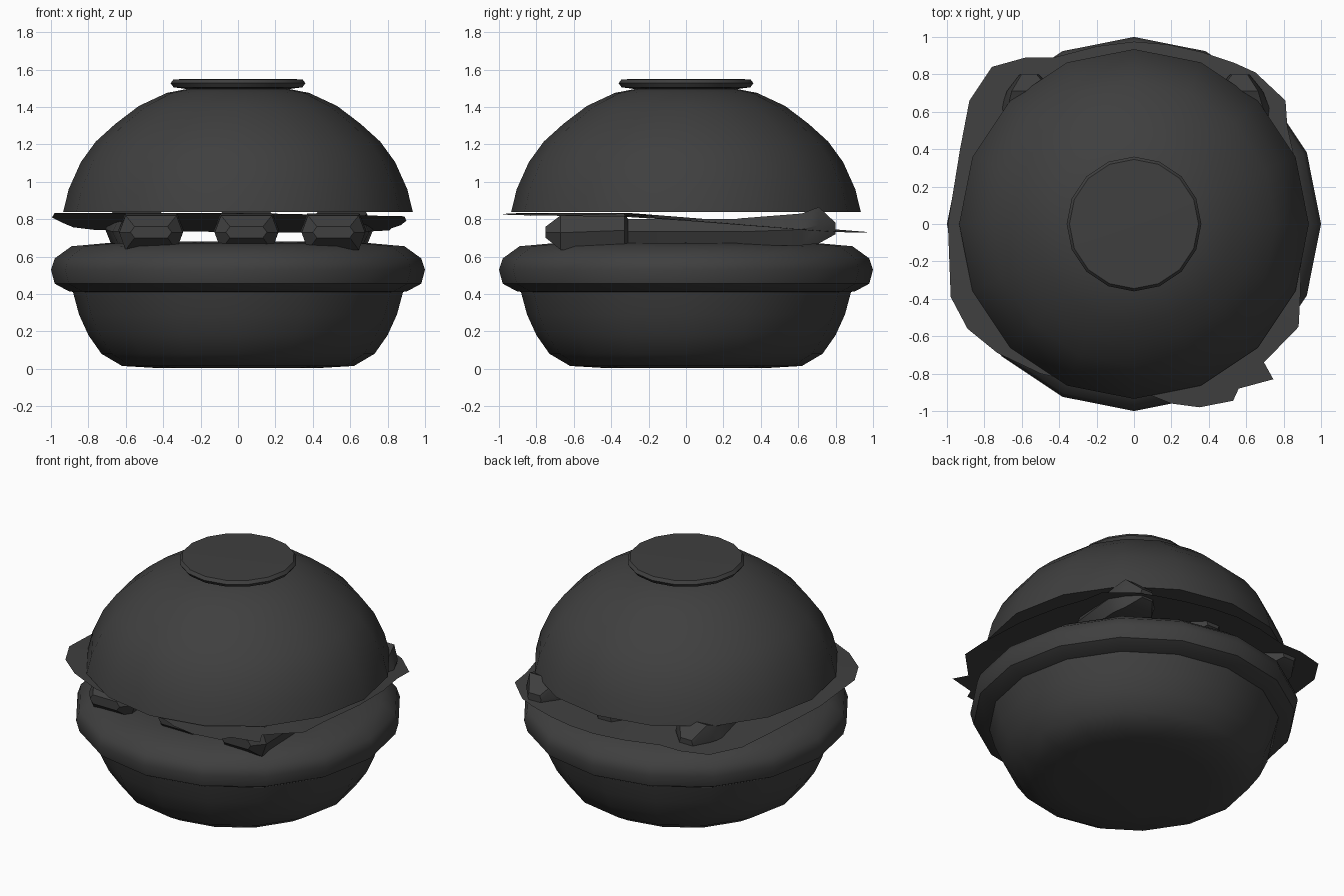
import bpy, bmesh, math

if "Cube" in bpy.data.objects:
    bpy.data.objects.remove(bpy.data.objects["Cube"])

mat = bpy.data.materials.new("dark_grey")
mat.diffuse_color = (0.05, 0.05, 0.05, 1)
mat.use_nodes = True
mat.node_tree.nodes["Principled BSDF"].inputs["Base Color"].default_value = mat.diffuse_color


def finish(name, bm, angle=40, fix=True):
    if fix:
        bmesh.ops.recalc_face_normals(bm, faces=bm.faces[:])
    me = bpy.data.meshes.new(name)
    bm.to_mesh(me)
    bm.free()
    me.materials.append(mat)
    ob = bpy.data.objects.new(name, me)
    bpy.context.collection.objects.link(ob)
    bpy.ops.object.select_all(action='DESELECT')
    ob.select_set(True)
    bpy.context.view_layer.objects.active = ob
    bpy.ops.object.shade_smooth_by_angle(angle=math.radians(angle))
    return ob


def skin(bm, rings):
    for a, b in zip(rings, rings[1:]):
        n = len(a)
        for i in range(n):
            j = (i + 1) % n
            bm.faces.new((a[i], a[j], b[j], b[i]))


def lathe(name, profile, sides=16):
    """Closed solid of revolution from (radius, z) points."""
    bm = bmesh.new()
    rings = []
    for r, z in profile:
        rings.append([bm.verts.new((r * math.cos(math.tau * i / sides),
                                    r * math.sin(math.tau * i / sides), z))
                      for i in range(sides)])
    skin(bm, rings)
    bm.faces.new(rings[0])
    bm.faces.new(rings[-1])
    return finish(name, bm)


# Buns, patty and the small cap on top
lathe("bottom_bun", [(0.45, 0.005), (0.62, 0.015), (0.73, 0.08), (0.80, 0.18),
                     (0.85, 0.29), (0.885, 0.42)])
lathe("patty", [(0.80, 0.41), (0.90, 0.412), (0.98, 0.455), (1.0, 0.53),
                (0.98, 0.59), (0.89, 0.655), (0.70, 0.672), (0.4, 0.68)])
lathe("top_bun", [(0.935, 0.838), (0.905, 0.96), (0.84, 1.105), (0.76, 1.215),
                  (0.655, 1.31), (0.53, 1.405), (0.38, 1.475), (0.25, 1.50)])
lathe("top_cap", [(0.27, 1.495), (0.345, 1.505), (0.36, 1.527), (0.345, 1.547),
                  (0.25, 1.55)])

# Ragged thin leaf, level at the front and sloping down to the back
outline = [(0.89, -0.37), (0.90, 0.0), (0.87, 0.3), (0.82, 0.52), (0.81, 0.66),
           (0.65, 0.81), (0.54, 0.86), (0.36, 0.92), (0.18, 0.96), (0.0, 0.975),
           (-0.2, 0.95), (-0.43, 0.89), (-0.58, 0.89), (-0.76, 0.84), (-0.88, 0.66),
           (-0.93, 0.40), (-0.995, 0.0), (-0.98, -0.39), (-0.89, -0.56),
           (-0.73, -0.69), (-0.5, -0.80), (-0.2, -0.87), (0.1, -0.92), (0.2, -0.96),
           (0.35, -0.98), (0.53, -0.945), (0.56, -0.88), (0.745, -0.83),
           (0.695, -0.74), (0.88, -0.55)]


def leaf_z(x, y):
    return 0.833 - 0.08 * max(0, y + 0.3) - 0.02 * max(0, x)


bm = bmesh.new()
rings = [[bm.verts.new((x * s, y * s, leaf_z(x * s, y * s))) for x, y in outline]
         for s in (1, 0.8, 0.6, 0.4, 0.2)]
skin(bm, rings)
c = bm.verts.new((0, 0, leaf_z(0, 0)))
for i in range(len(outline)):
    bm.faces.new((rings[-1][i], rings[-1][(i + 1) % len(outline)], c))
finish("leaf", bm, 30)

# Three strips with swollen ends: stations are (y, z low, z high, half width)
stations = [(-0.75, 0.70, 0.76, 0.11), (-0.67, 0.635, 0.82, 0.17),
            (-0.33, 0.65, 0.83, 0.175), (-0.31, 0.67, 0.80, 0.14),
            (0.26, 0.67, 0.80, 0.14), (0.30, 0.66, 0.805, 0.17),
            (0.62, 0.66, 0.83, 0.17), (0.71, 0.67, 0.865, 0.13),
            (0.80, 0.72, 0.78, 0.05)]
for k, x0 in enumerate((-0.465, 0.045, 0.51)):
    bm = bmesh.new()
    rings = []
    for y, lo, hi, w in stations:
        # outer strips drift outward at the far end
        x = x0 + (0, 0, 1)[k] * 0.07 * max(0, y) - (1, 0, 0)[k] * 0.12 * max(0, y)
        m, h = (lo + hi) / 2, (hi - lo) / 2
        rings.append([bm.verts.new((x + w * u, y, m + h * v)) for u, v in
                      ((-0.8, -1), (0.8, -1), (1, 0), (0.8, 1), (-0.8, 1), (-1, 0))])
    skin(bm, rings)
    bm.faces.new(rings[0])
    bm.faces.new(rings[-1])
    finish(("left_strip", "middle_strip", "right_strip")[k], bm, 35)
